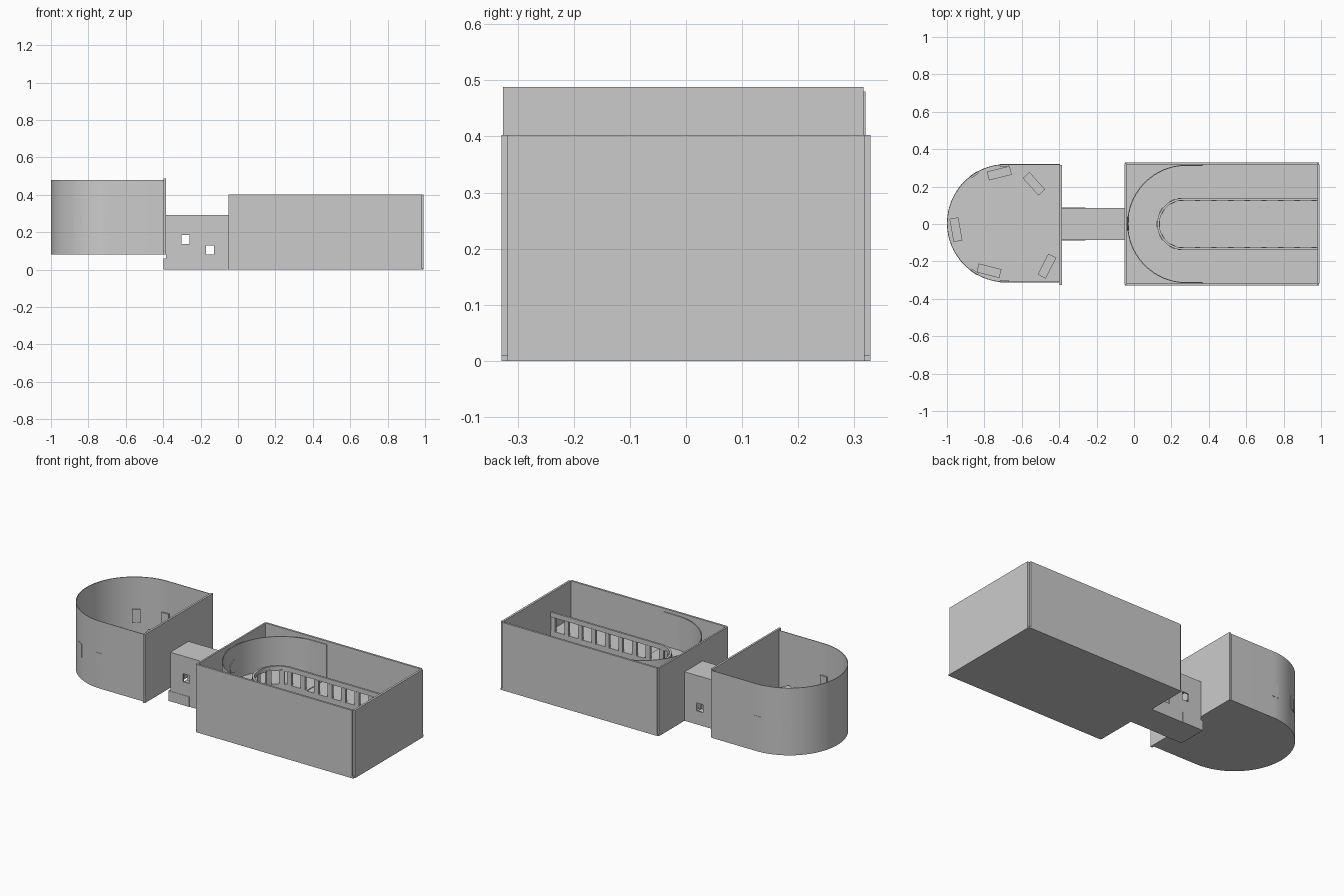
import bpy, bmesh
from math import sin, cos, pi, radians

if "Cube" in bpy.data.objects:
    bpy.data.objects.remove(bpy.data.objects["Cube"])


def prism(name, pts, z0, z1, smooth=False):
    """Extrude a closed 2D outline between two heights."""
    bm = bmesh.new()
    lo = [bm.verts.new((x, y, z0)) for x, y in pts]
    hi = [bm.verts.new((x, y, z1)) for x, y in pts]
    bm.faces.new(lo[::-1])
    bm.faces.new(hi)
    n = len(pts)
    for i in range(n):
        j = (i + 1) % n
        bm.faces.new((lo[i], lo[j], hi[j], hi[i]))
    bmesh.ops.recalc_face_normals(bm, faces=bm.faces)
    bmesh.ops.triangulate(bm, faces=[f for f in bm.faces if len(f.verts) > 4])
    me = bpy.data.meshes.new(name)
    bm.to_mesh(me)
    bm.free()
    ob = bpy.data.objects.new(name, me)
    bpy.context.collection.objects.link(ob)
    if smooth:
        bpy.ops.object.select_all(action='DESELECT')
        ob.select_set(True)
        bpy.context.view_layer.objects.active = ob
        bpy.ops.object.shade_smooth_by_angle(angle=radians(30))
    return ob


def box(name, x0, x1, y0, y1, z0, z1):
    return prism(name, [(x0, y0), (x1, y0), (x1, y1), (x0, y1)], z0, z1)


def turned_box(name, x, y, w, d, z0, z1, deg):
    c, s = cos(radians(deg)), sin(radians(deg))
    pts = [(x + a * w / 2 * c - b * d / 2 * s, y + a * w / 2 * s + b * d / 2 * c)
           for a, b in ((-1, -1), (1, -1), (1, 1), (-1, 1))]
    return prism(name, pts, z0, z1)


def u_path(cx, cy, r, xe, n=48):
    """Horseshoe line: straight, half circle bulging to -x, straight."""
    arc = [(cx + r * cos(pi / 2 + pi * i / n), cy + r * sin(pi / 2 + pi * i / n))
           for i in range(n + 1)]
    return [(xe, cy + r)] + arc + [(xe, cy - r)]


def u_band(name, cx, cy, ro, ri, xe, z0, z1, cxi=None):
    inner = u_path(cx if cxi is None else cxi, cy, ri, xe)
    return prism(name, u_path(cx, cy, ro, xe) + inner[::-1], z0, z1, True)


def cut(ob, cutter):
    m = ob.modifiers.new('opening', 'BOOLEAN')
    m.operation, m.solver, m.object = 'DIFFERENCE', 'EXACT', cutter
    bpy.context.view_layer.objects.active = ob
    bpy.ops.object.modifier_apply(modifier=m.name)
    bpy.data.objects.remove(cutter)


# Horseshoe room: floor, thin wall, flat end wall with doorway
CX, CY, R = -0.684, 0.004, 0.316
prism('round_room_floor', u_path(CX, CY, R, -0.395), 0.08, 0.086)
u_band('round_room_wall', CX, CY, R, R - 0.004, -0.395, 0.08, 0.48)
end_wall = box('round_room_end_wall', -0.397, -0.385, -0.326, 0.316, 0.08, 0.488)
cut(end_wall, box('door_cutter', -0.5, -0.3, -0.045, 0.045, 0.09, 0.23))

# Keyhole-shaped raised floor leading to the doorway
rk, a0 = 0.23, 0.2
ring = [(CX + rk * cos(a0 + (2 * pi - 2 * a0) * i / 64),
         CY + rk * sin(a0 + (2 * pi - 2 * a0) * i / 64)) for i in range(65)]
prism('raised_floor', ring + [(-0.397, ring[-1][1]), (-0.397, ring[0][1])],
      0.086, 0.092)

# Display cases around the room
for x, y, a in ((-0.72, 0.272, 14), (-0.535, 0.215, -48), (-0.952, -0.03, 100),
                (-0.775, -0.25, -14), (-0.465, -0.225, 63)):
    turned_box('display_case', x, y, 0.125, 0.048, 0.086, 0.18, a)

# Wall lamps with small stems
for s in (1, -1):
    for t in (92, 123):
        a = radians(t * s)
        x, y = CX + (R - 0.006) * cos(a), CY + (R - 0.006) * sin(a)
        turned_box('wall_lamp', x, y, 0.014, 0.045, 0.21, 0.29, t * s)
        turned_box('lamp_stem', x, y, 0.010, 0.012, 0.19, 0.21, t * s)

# Corridor: hollow walls, roof, windows, floor and steps
for s in (1, -1):
    y0, y1 = sorted((s * 0.085, s * 0.077))
    side = box('corridor_side_wall', -0.385, -0.047, y0, y1, 0, 0.282)
    for wx, wz in ((-0.28, 0.162), (-0.15, 0.104)):
        cut(side, box('window_cutter', wx - 0.021, wx + 0.021, y0 - 0.02, y1 + 0.02,
                      wz - 0.024, wz + 0.024))
box('corridor_roof', -0.385, -0.047, -0.085, 0.085, 0.282, 0.291)
box('corridor_floor', -0.385, -0.047, -0.077, 0.077, 0, 0.01)
box('stair_base', -0.397, -0.26, -0.087, 0.087, 0, 0.06)
for i in range(3):
    box('step', -0.26, -0.225 + 0.035 * i, -0.077, 0.077, 0.01, 0.046 - 0.014 * i)

# Hall shell: floor and four walls, open on top
H = 0.403
box('hall_floor', -0.047, 0.99, -0.329, 0.329, 0, 0.01)
for s in (1, -1):
    y0, y1 = sorted((s * 0.317, s * 0.329))
    box('hall_side_wall', -0.04, 0.98, y0, y1, 0, H)
box('hall_end_wall', 0.98, 0.993, -0.318, 0.318, 0, H)
inner_wall = box('hall_corridor_wall', -0.05, -0.04, -0.323, 0.323, 0, H)
cut(inner_wall, box('door_cutter', -0.1, 0.0, -0.06, 0.06, 0.012, 0.15))

# Gallery: curved part, straight parts, support wall, curved back wall
HX, HR = 0.28, 0.316
u_band('gallery_curved_floor', HX, 0, HR, 0.127, 0.365, 0.165, 0.184, 0.262)
for s in (1, -1):
    y0, y1 = sorted((s * 0.127, s * 0.318))
    box('gallery_straight_floor', 0.365, 0.98, y0, y1, 0.165, 0.18)
u_band('gallery_support_wall', 0.262, 0, 0.137, 0.127, 0.98, 0.01, 0.165)
u_band('curved_back_wall', HX, 0, HR, HR - 0.005, 0.365, 0.184, 0.385)

# Railing: horseshoe beam on posts
u_band('gallery_rail', 0.262, 0, 0.138, 0.126, 0.98, 0.262, 0.29)
for s in (1, -1):
    for i in range(9):
        turned_box('rail_post', 0.25 + 0.089 * i, s * 0.131, 0.028, 0.014,
                   0.178, 0.264, 0)
for t in (115, 148, 180, 212, 245):
    a = radians(t)
    turned_box('rail_post', 0.262 + 0.132 * cos(a), 0.132 * sin(a), 0.018, 0.03,
               0.18, 0.27, t)

# Round plaque above the corridor door
bpy.ops.mesh.primitive_cylinder_add(vertices=32, radius=0.038, depth=0.012,
                                    location=(-0.032, 0.002, 0.27),
                                    rotation=(0, pi / 2, 0))
bpy.context.object.name = 'round_plaque'
bpy.ops.object.shade_smooth_by_angle(angle=radians(30))
